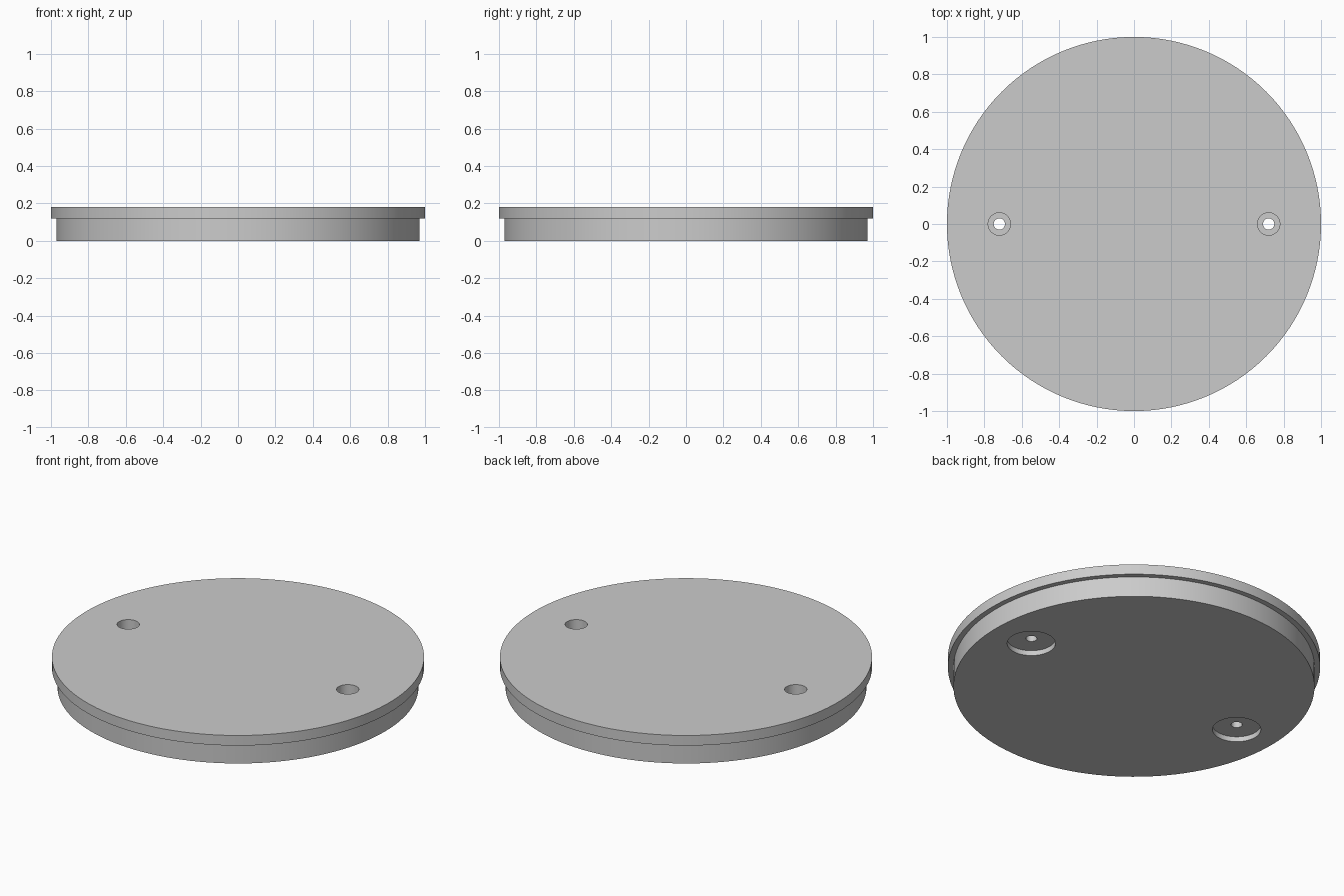
import bpy, bmesh, math

cube = bpy.data.objects.get("Cube")
if cube:
    bpy.data.objects.remove(cube, do_unlink=True)

grey = bpy.data.materials.new("plain_grey")
grey.use_nodes = True
colour = (0.6, 0.6, 0.6, 1)
grey.diffuse_color = colour
grey.node_tree.nodes["Principled BSDF"].inputs["Base Color"].default_value = colour


def lathe(name, profile, sides, x=0):
    """Closed solid of revolution from (radius, height) points, bottom to top."""
    bm = bmesh.new()
    rings = []
    for r, z in profile:
        rings.append([bm.verts.new((r * math.cos(math.tau * i / sides),
                                    r * math.sin(math.tau * i / sides), z))
                      for i in range(sides)])
    for low, high in zip(rings, rings[1:]):
        for i in range(sides):
            j = (i + 1) % sides
            bm.faces.new((low[i], low[j], high[j], high[i]))
    bm.faces.new(rings[0][::-1])
    bm.faces.new(rings[-1])
    mesh = bpy.data.meshes.new(name)
    bm.to_mesh(mesh)
    bm.free()
    mesh.materials.append(grey)
    obj = bpy.data.objects.new(name, mesh)
    obj.location.x = x
    bpy.context.collection.objects.link(obj)
    return obj


# Round lid: plug with a wider flange on top
lid = lathe("round_lid", [(0.97, 0), (0.97, 0.12), (1, 0.12), (1, 0.18)], 128)

# Stepped screw holes: wide recess below, narrow bore, counterbore above
hole_profile = [(0.13, -0.05), (0.13, 0.03), (0.03, 0.03),
                (0.03, 0.09), (0.06, 0.09), (0.06, 0.25)]
cutters = []
for side, x in (("left", 0.72), ("right", -0.72)):
    cutter = lathe(side + "_screw_hole_cutter", hole_profile, 48, x)
    cutter.hide_render = True
    cut = lid.modifiers.new(side + "_screw_hole", "BOOLEAN")
    cut.operation = "DIFFERENCE"
    cut.solver = "EXACT"
    cut.object = cutter
    cutters.append(cutter)

# Apply the cuts and drop the helpers
bpy.context.view_layer.objects.active = lid
lid.select_set(True)
for cut in list(lid.modifiers):
    bpy.ops.object.modifier_apply(modifier=cut.name)
for cutter in cutters:
    bpy.data.objects.remove(cutter, do_unlink=True)

bpy.ops.object.shade_smooth_by_angle(angle=math.radians(30))
